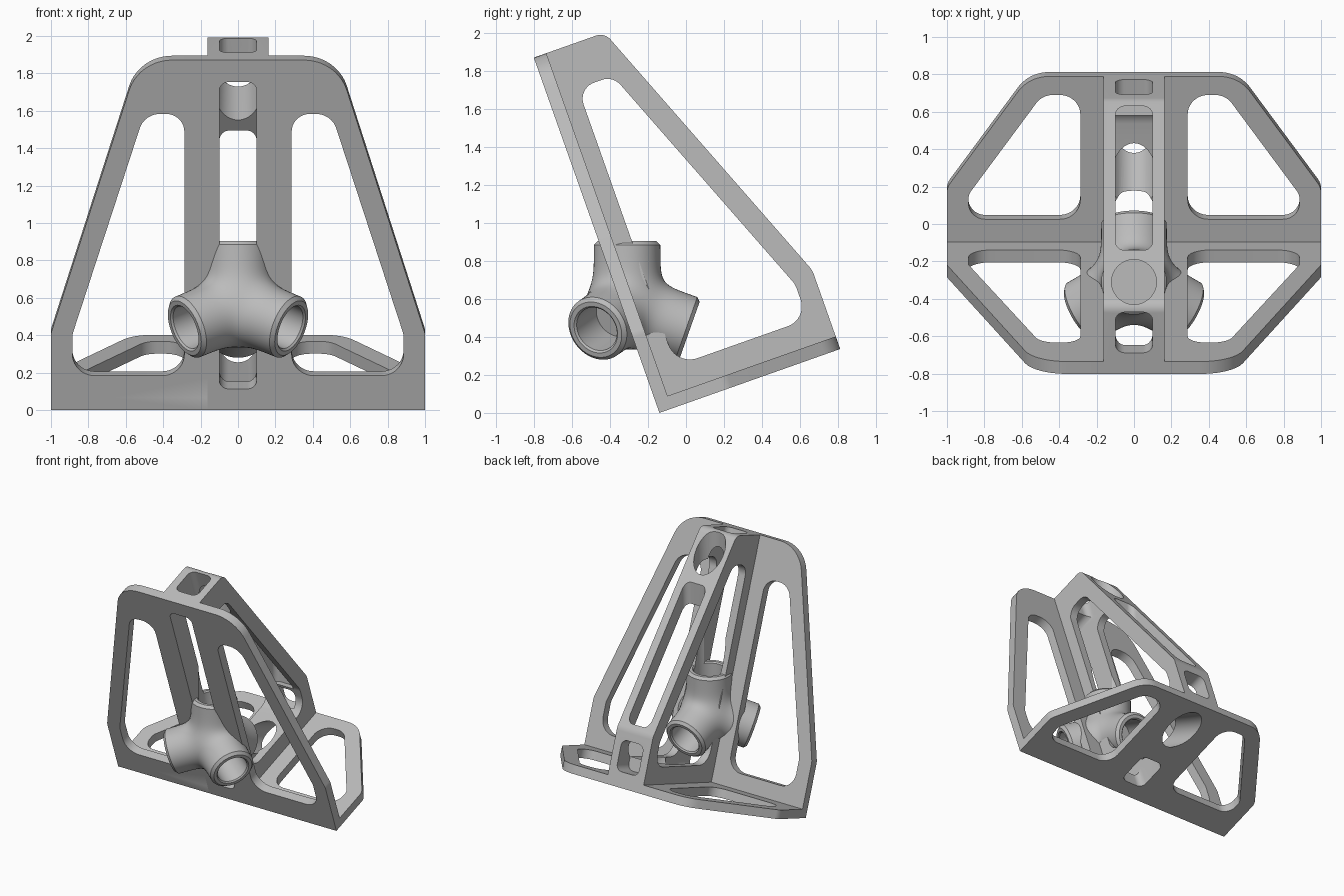
import bpy, bmesh, math
from mathutils import Vector, Matrix

if "Cube" in bpy.data.objects:
    bpy.data.objects.remove(bpy.data.objects["Cube"])

grey = bpy.data.materials.new("plain grey")
grey.use_nodes = True
COLOUR = (0.5, 0.5, 0.5, 1)
grey.diffuse_color = COLOUR
grey.node_tree.nodes["Principled BSDF"].inputs["Base Color"].default_value = COLOUR

# The bracket leans back by the complement of the tetrahedral angle
TILT = math.asin(1 / 3)
LEAN = Matrix.Translation((0, -0.14, 0)) @ Matrix.Rotation(TILT, 4, "X")
LEVEL = Matrix.Identity(4)
LENGTH, DEPTH, THICK = 1.985, 1.01, 0.07


def make_object(name, bm):
    bmesh.ops.recalc_face_normals(bm, faces=bm.faces)
    mesh = bpy.data.meshes.new(name)
    bm.to_mesh(mesh)
    bm.free()
    mesh.materials.append(grey)
    obj = bpy.data.objects.new(name, mesh)
    bpy.context.collection.objects.link(obj)
    return obj


def rounded(corners, steps=10):
    """Outline from (a, b, radius) corners."""
    out = []
    for i, (a, b, r) in enumerate(corners):
        p = Vector((a, b))
        if not r:
            out.append(p)
            continue
        to_prev = (Vector(corners[i - 1][:2]) - p).normalized()
        to_next = (Vector(corners[(i + 1) % len(corners)][:2]) - p).normalized()
        half = to_prev.angle(to_next) / 2
        centre = p + (to_prev + to_next).normalized() * r / math.sin(half)
        start = p + to_prev * r / math.tan(half) - centre
        end = p + to_next * r / math.tan(half) - centre
        turn = math.pi - 2 * half
        for k in range(steps + 1):
            s = k / steps
            out.append(centre + (start * math.sin((1 - s) * turn)
                                 + end * math.sin(s * turn)) / math.sin(turn))
    return out


def prism(name, outline, lo, hi, axes, frame=LEAN):
    """Extrude an outline; axes gives the order, such as xzy."""
    bm = bmesh.new()
    rings = []
    for h in (lo, hi):
        ring = []
        for p in outline:
            at = dict(zip(axes, (p[0], p[1], h)))
            ring.append(bm.verts.new(frame @ Vector((at["x"], at["y"], at["z"]))))
        bm.faces.new(ring)
        rings.append(ring)
    for i in range(len(outline)):
        bm.faces.new((rings[0][i - 1], rings[0][i], rings[1][i], rings[1][i - 1]))
    return make_object(name, bm)


def combine(target, tool, operation):
    mod = target.modifiers.new("combine", "BOOLEAN")
    mod.operation, mod.solver, mod.object = operation, "EXACT", tool
    bpy.context.view_layer.objects.active = target
    bpy.ops.object.modifier_apply(modifier=mod.name)
    bpy.data.objects.remove(tool)


def mirrored(half):
    return half + [(-a, b, r) for a, b, r in reversed(half)]


def slot(lo, hi, width=0.1, r=0.05):
    return rounded([(-width, lo, r), (width, lo, r), (width, hi, r), (-width, hi, r)])


# Upright plate, base plate and central rib
upright = mirrored([(1, 0, 0), (1, 0.435, 0.1), (0.53, LENGTH, 0.24)])
base = mirrored([(1, 0, 0), (1, 0.38, 0.1), (0.56, DEPTH, 0.2)])
rib = [(0, 0, 0), (DEPTH, 0, 0), (DEPTH, 0.44, 0.12), (0.395, LENGTH, 0.07), (0, LENGTH, 0)]
bracket = prism("bracket", rounded(upright), 0, THICK, "xzy")
combine(bracket, prism("base_plate", rounded(base), 0, THICK, "xyz"), "UNION")
combine(bracket, prism("rib", rounded(rib), -0.164, 0.164, "yzx"), "UNION")

# Lightening windows in both plates
for side in (1, -1):
    tall = [(0.287, 0.195, 0.12), (0.885, 0.195, 0.12), (0.885, 0.43, 0.1),
            (0.5, 1.68, 0.115), (0.287, 1.68, 0.1)]
    low = [(0.287, 0.2, 0.11), (0.885, 0.2, 0.09), (0.885, 0.34, 0.08),
           (0.49, 0.905, 0.11), (0.287, 0.905, 0.11)]
    for outline, axes in ((tall, "xzy"), (low, "xyz")):
        shape = rounded([(side * a, b, r) for a, b, r in outline])
        combine(bracket, prism("window", shape, -0.1, 0.15, axes), "DIFFERENCE")

# Side window through the rib
side_window = rounded([(0.165, 0.205, 0.12), (0.9, 0.205, 0.11), (0.9, 0.4, 0.12),
                       (0.36, 1.755, 0.09), (0.165, 1.755, 0.09)])
combine(bracket, prism("side_window", side_window, -0.3, 0.3, "yzx"), "DIFFERENCE")

# Slots through each edge of the rib
for lo, hi, start, end, axes, frame in (
        (0.12, 1.86, -0.1, 0.3, "xzy", LEAN),
        (0.12, 0.35, 1.68, 2.1, "xzy"[0] + "yz", LEAN),
        (0.12, 0.385, -0.1, 0.25, "xyz", LEAN),
        (0.12, 0.36, 0.85, 1.1, "xzy", LEAN),
        (-0.14, 0.63, 0.66, 2.2, "xyz", LEVEL)):
    combine(bracket, prism("slot", slot(lo, hi), start, end, axes, frame), "DIFFERENCE")

# Four-way tube joint: one leg up, three spread below it
CENTRE = Vector((0, -0.31, 0.555))
REACH, OUTER, BORE, FLOOR, BLEND = 0.35, 0.175, 0.12, 0.12, 0.026
SIDES, RINGS = 48, 14
legs = [Vector((0, 0, 1))]
for deg in (90, 210, 330):
    a = math.radians(deg)
    legs.append(Vector((math.cos(a) * math.cos(TILT), math.sin(a) * math.cos(TILT),
                        -math.sin(TILT))))


def field(p):
    """Smoothly blended distance to the leg surfaces."""
    total = sum(math.exp(-(p - d * max(0, p.dot(d))).length / BLEND) for d in legs)
    return -BLEND * math.log(total) - OUTER


def surface(origin, direction):
    lo, hi = 0, 0.6
    for _ in range(22):
        mid = (lo + hi) / 2
        lo, hi = (mid, hi) if field(origin + direction * mid) < 0 else (lo, mid)
    return lo


bm = bmesh.new()
for axis in legs:
    other = legs[1] if axis is legs[0] else legs[0]
    across = (other - axis * other.dot(axis)).normalized()
    upward = axis.cross(across)
    columns = []
    for i in range(SIDES):
        a = 2 * math.pi * i / SIDES
        e = across * math.cos(a) + upward * math.sin(a)
        # Start on the seam shared with the neighbouring leg
        slope = (4 / 3) / max(e.dot(d) for d in legs if d is not axis)
        ray = (axis + e * slope).normalized()
        first = surface(Vector(), ray) * ray.dot(axis)
        column = []
        for k in range(RINGS + 1):
            t = first + (REACH - 0.02 - first) * k / RINGS
            column.append(axis * t + e * min(surface(axis * t, e), t * slope))
        for t, r in ((REACH, OUTER - 0.02), (REACH, BORE + 0.01),
                     (REACH - 0.01, BORE), (FLOOR, BORE)):
            column.append(axis * t + e * r)
        columns.append([bm.verts.new(CENTRE + p) for p in column])
    for i in range(SIDES):
        left, right = columns[i - 1], columns[i]
        for k in range(len(left) - 1):
            bm.faces.new((left[k], right[k], right[k + 1], left[k + 1]))
    bm.faces.new([c[-1] for c in columns])
bmesh.ops.remove_doubles(bm, verts=bm.verts, dist=0.001)
joint = make_object("tube_joint", bm)

# Bores carried on through the bracket
for axis, far in zip(legs, (1.7, 1.2, 0.5, 0.5)):
    turn = Matrix.Translation(CENTRE) @ axis.to_track_quat("Z", "Y").to_matrix().to_4x4()
    ring = [(BORE * math.cos(2 * math.pi * i / SIDES), BORE * math.sin(2 * math.pi * i / SIDES))
            for i in range(SIDES)]
    combine(bracket, prism("bore", ring, FLOOR, far, "xyz", turn), "DIFFERENCE")

for obj in (bracket, joint):
    bpy.ops.object.select_all(action="DESELECT")
    obj.select_set(True)
    bpy.context.view_layer.objects.active = obj
    bpy.ops.object.shade_smooth_by_angle(angle=math.radians(30))
